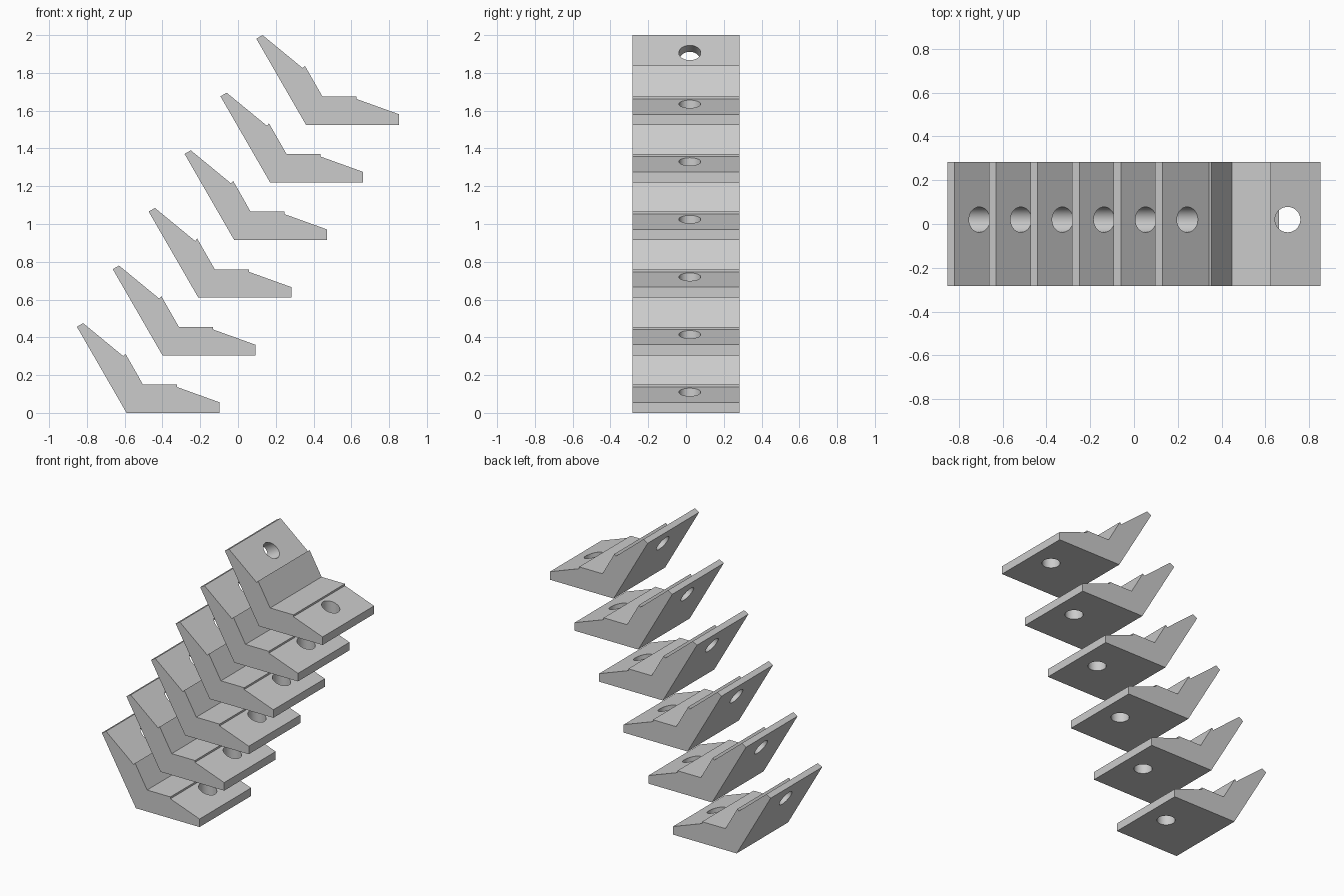
import bpy, bmesh, math
from mathutils import Matrix, Vector

if "Cube" in bpy.data.objects:
    bpy.data.objects.remove(bpy.data.objects["Cube"], do_unlink=True)

HALF_DEPTH = 0.284
HOLE_RADIUS = 0.058
HOLE_Y = 0.02
COUNT, STEP_X, STEP_Z = 6, 0.19, 0.305

grey = bpy.data.materials.new("light_grey")
grey.use_nodes = True
grey.diffuse_color = (0.6, 0.6, 0.6, 1)
grey.node_tree.nodes["Principled BSDF"].inputs["Base Color"].default_value = (0.6, 0.6, 0.6, 1)


def make_object(name, bm):
    bmesh.ops.recalc_face_normals(bm, faces=bm.faces)
    mesh = bpy.data.meshes.new(name)
    bm.to_mesh(mesh)
    bm.free()
    mesh.materials.append(grey)
    obj = bpy.data.objects.new(name, mesh)
    bpy.context.collection.objects.link(obj)
    return obj


def drill(target, x, z, tilt):
    """Cut a round hole through the target, its axis tilted about y."""
    bm = bmesh.new()
    place = Matrix.Translation((x, HOLE_Y, z)) @ Matrix.Rotation(tilt, 4, 'Y')
    bmesh.ops.create_cone(bm, cap_ends=True, segments=40, radius1=HOLE_RADIUS,
                          radius2=HOLE_RADIUS, depth=0.5, matrix=place)
    cutter = make_object("hole_cutter", bm)
    cutter.hide_render = True
    cut = target.modifiers.new("hole", 'BOOLEAN')
    cut.operation, cut.solver, cut.object = 'DIFFERENCE', 'EXACT', cutter
    bpy.ops.object.modifier_apply(modifier=cut.name)
    bpy.data.objects.remove(cutter, do_unlink=True)


# Bracket profile: flat foot, tapered toe, raised arm at 120 degrees
profile = [(0, 0), (0.492, 0), (0.492, 0.056), (0.267, 0.137), (0.267, 0.15),
           (0.087, 0.15), (-0.006, 0.313), (-0.017, 0.3), (-0.23, 0.475), (-0.263, 0.456)]
bm = bmesh.new()
side = bm.faces.new([bm.verts.new((x, -HALF_DEPTH, z)) for x, z in profile])
solid = bmesh.ops.extrude_face_region(bm, geom=[side])
bmesh.ops.translate(bm, vec=Vector((0, 2 * HALF_DEPTH, 0)),
                    verts=[v for v in solid["geom"] if isinstance(v, bmesh.types.BMVert)])
bracket = make_object("bracket_1", bm)
bpy.ops.object.select_all(action='DESELECT')
bracket.select_set(True)
bpy.context.view_layer.objects.active = bracket

# Screw holes through the foot and, square to it, through the arm
drill(bracket, 0.342, 0.05, 0)
drill(bracket, -0.117, 0.381, math.radians(60))
bpy.ops.object.shade_smooth_by_angle(angle=math.radians(20))

# Rising row of identical brackets
for i in range(COUNT):
    piece = bracket if i == 0 else bracket.copy()
    if i:
        piece.name = f"bracket_{i + 1}"
        bpy.context.collection.objects.link(piece)
    piece.location = (-0.59 + i * STEP_X, 0, i * STEP_Z)
